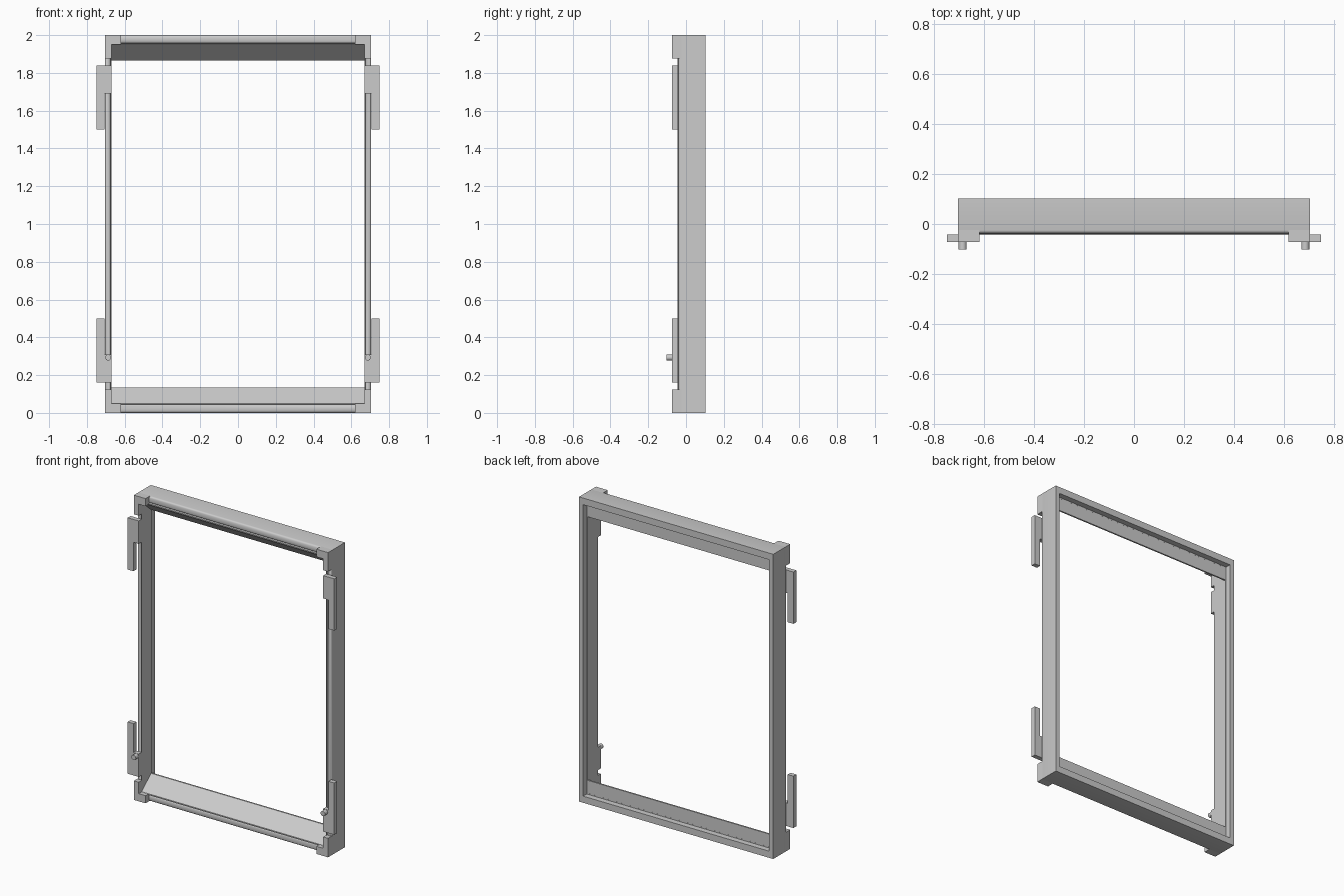
import bpy, bmesh, math
from mathutils import Vector

if "Cube" in bpy.data.objects:
    bpy.data.objects.remove(bpy.data.objects["Cube"])


def finish(name, bm, smooth=False):
    bmesh.ops.recalc_face_normals(bm, faces=bm.faces)
    me = bpy.data.meshes.new(name)
    bm.to_mesh(me)
    bm.free()
    ob = bpy.data.objects.new(name, me)
    bpy.context.collection.objects.link(ob)
    if smooth:
        bpy.ops.object.select_all(action='DESELECT')
        ob.select_set(True)
        bpy.context.view_layer.objects.active = ob
        bpy.ops.object.shade_smooth_by_angle(angle=math.radians(35))
    return ob


def prism(name, pts, offset):
    """Extrude a closed outline of 3D points along an offset."""
    bm = bmesh.new()
    off = Vector(offset)
    a = [bm.verts.new(p) for p in pts]
    b = [bm.verts.new(Vector(p) + off) for p in pts]
    bm.faces.new(a)
    bm.faces.new(b[::-1])
    n = len(pts)
    for i in range(n):
        j = (i + 1) % n
        bm.faces.new((a[i], a[j], b[j], b[i]))
    return finish(name, bm)


def plate(name, outline, sx, flip, y0, y1):
    """Plate from an upper-right xz outline, mirrored to other corners."""
    pts = [(sx * x, y0, 2 - z if flip else z) for x, z in outline]
    return prism(name, pts, (0, y1 - y0, 0))


# Mitred frame: profile of (inset, y) swept around the rectangle
HALF = 0.705
profile = [(0, 0.102), (0, -0.025)]
for i in range(1, 10):
    t = math.pi * i / 10
    profile.append((0.015 - 0.015 * math.cos(t), -0.025 - 0.015 * math.sin(t)))
profile += [(0.030, -0.025), (0.030, -0.044), (0.035, -0.044),
            (0.035, 0.065), (0.030, 0.065), (0.030, 0.102)]
bm = bmesh.new()
rings = []
for d, y in profile:
    x, z = HALF - d, d * 1.45
    rings.append([bm.verts.new(p) for p in
                  ((-x, y, z), (x, y, z), (x, y, 2 - z), (-x, y, 2 - z))])
for i, r in enumerate(rings):
    s = rings[(i + 1) % len(rings)]
    for k in range(4):
        m = (k + 1) % 4
        bm.faces.new((r[k], r[m], s[m], s[k]))
finish("frame", bm, True)

# Sloped sill and header with an upright recessed back
for name, flip in (("sill", False), ("header", True)):
    pts = [(-0.67, y, 2 - z if flip else z) for y, z in
           ((-0.042, 0.051), (0.055, 0.135), (0.065, 0.135), (0.065, 0.051))]
    prism(name, pts, (1.34, 0, 0))

# Corner brackets, side plates and locating pins
corner = [(0.62, 2), (0.705, 2), (0.705, 1.875), (0.67, 1.875),
          (0.67, 1.95), (0.62, 1.95)]
side = [(0.67, 1.84), (0.75, 1.84), (0.75, 1.5), (0.708, 1.5),
        (0.708, 1.69), (0.67, 1.69)]
for sx, lr in ((-1, "left"), (1, "right")):
    for flip, tb in ((False, "upper"), (True, "lower")):
        plate(f"corner_bracket_{tb}_{lr}", corner, sx, flip, -0.073, -0.025)
        plate(f"side_plate_{tb}_{lr}", side, sx, flip, -0.073, -0.043)
    bm = bmesh.new()
    bmesh.ops.create_cone(bm, cap_ends=True, segments=20, radius1=0.016,
                          radius2=0.016, depth=0.04)
    for v in bm.verts:
        x, y, z = v.co
        v.co = (sx * 0.687 + x, -0.082 + z, 0.293 + y)
    finish(f"pin_{lr}", bm, True)
